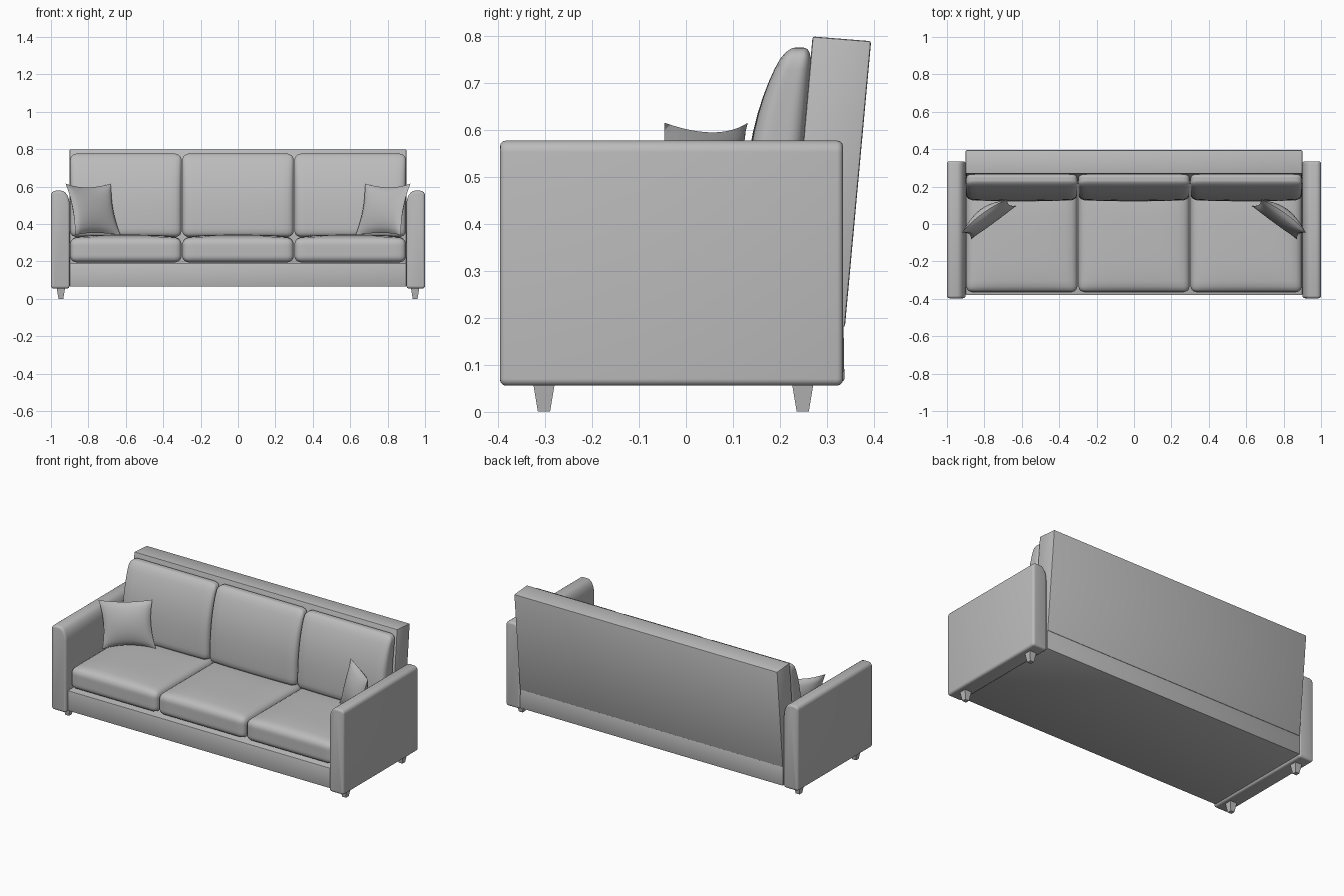
import bpy, bmesh, math
from mathutils import Vector

if "Cube" in bpy.data.objects:
    bpy.data.objects.remove(bpy.data.objects["Cube"])

fabric = bpy.data.materials.new("grey fabric")
fabric.diffuse_color = (0.5, 0.5, 0.5, 1)
fabric.use_nodes = True
fabric.node_tree.nodes["Principled BSDF"].inputs["Base Color"].default_value = fabric.diffuse_color


def finish(name, bm, bevel=0, segments=3):
    bmesh.ops.recalc_face_normals(bm, faces=bm.faces)
    me = bpy.data.meshes.new(name)
    bm.to_mesh(me)
    bm.free()
    me.materials.append(fabric)
    ob = bpy.data.objects.new(name, me)
    bpy.context.collection.objects.link(ob)
    bpy.ops.object.select_all(action='DESELECT')
    bpy.context.view_layer.objects.active = ob
    ob.select_set(True)
    if bevel:
        m = ob.modifiers.new("Bevel", 'BEVEL')
        m.width, m.segments = bevel, segments
        m.limit_method, m.angle_limit = 'ANGLE', math.radians(35)
        bpy.ops.object.modifier_apply(modifier=m.name)
    bpy.ops.object.shade_smooth_by_angle(angle=math.radians(35))
    return ob


def extrude(points, offset):
    """Closed profile of 3D points swept along a vector."""
    bm = bmesh.new()
    face = bm.faces.new([bm.verts.new(p) for p in points])
    new = bmesh.ops.extrude_face_region(bm, geom=[face])["geom"]
    bmesh.ops.translate(bm, vec=offset, verts=[v for v in new if isinstance(v, bmesh.types.BMVert)])
    return bm


def cushion(name, half, r, place):
    """Rounded box with dense edges; place maps local points to the world."""
    bm = bmesh.new()
    bmesh.ops.create_cube(bm, size=2)
    bmesh.ops.subdivide_edges(bm, edges=bm.edges[:], cuts=15, use_grid_fill=True)
    for v in bm.verts:
        p = Vector([math.copysign(1 - (1 - min(1, abs(c))) ** 1.6, c) * h for c, h in zip(v.co, half)])
        core = Vector([max(r - h, min(h - r, c)) for c, h in zip(p, half)])
        d = p - core
        if d.length > 1e-6:
            p = core + d.normalized() * r
        v.co = place(p)
    finish(name, bm)


# Base frame and leaning back panel
finish("base", extrude([(-.9, -.38, .065), (-.9, .338, .065), (-.9, .336, .19), (-.9, -.38, .19)],
                       (1.8, 0, 0)), .004, 2)
finish("back_panel", extrude([(-.9, .215, .18), (-.9, .339, .18), (-.9, .395, .79), (-.9, .27, .80)],
                             (1.8, 0, 0)), .005, 2)


# Arms: rounded profile with a softer inner top corner
def arc(cx, cz, rx, rz, a0):
    return [(cx + rx * math.cos(math.radians(a0 + 15 * i)), cz + rz * math.sin(math.radians(a0 + 15 * i)))
            for i in range(7)]


arm = (arc(.975, .553, .025, .025, 0) + arc(.945, .498, .045, .08, 90)
       + arc(.915, .070, .015, .015, 180) + arc(.985, .070, .015, .015, 270))
for side, s in (("left", -1), ("right", 1)):
    finish(side + "_arm", extrude([(s * x, -.397, z) for x, z in arm], (0, .732, 0)), .013, 3)

# Tapered square legs
for side, s in (("left", -1), ("right", 1)):
    for end, y in (("front", -.303), ("back", .249)):
        bm = bmesh.new()
        bmesh.ops.create_cube(bm, size=2)
        for v in bm.verts:
            k = .023 if v.co.z > 0 else .013
            v.co = (s * .947 + v.co.x * k, y + v.co.y * k, .06 if v.co.z > 0 else 0)
        finish(f"{end}_{side}_leg", bm)

# Seat and back cushions
for i, cx in enumerate((-.6, 0, .6), 1):
    def seat(p):
        u, v = p.x / .298, p.y / .29
        puff = .018 * (1 - u ** 4) * (1 - v ** 4) * max(0, p.z / .065)
        return (cx + p.x, -.075 + p.y, .26 + p.z + puff)

    def back(p):
        t = (p.z + .223) / .446
        front, rear = .128 + .085 * t ** 3, .228 + .042 * t
        w = (p.y + .055) / .11
        bow = .008 * (1 - (p.x / .298) ** 2) * (1 - w)
        return (cx + p.x, front + (rear - front) * w - bow * (1 - t), .33 + .446 * t)

    cushion(f"seat_cushion_{i}", (.298, .29, .065), .035, seat)
    cushion(f"back_cushion_{i}", (.298, .055, .223), .035, back)

# Throw pillows with pinched edges, leaning in the corners
for side, s in (("left", -1), ("right", 1)):
    bm = bmesh.new()
    across, up = Vector((.122, .089, 0)), Vector((-.025, .018, .138))
    rear = Vector((-.585, .80, -.2)).normalized()
    for face_side in (-1, 1):
        verts = bmesh.ops.create_grid(bm, x_segments=18, y_segments=18, size=1)["verts"]
        for v in verts:
            a, b = v.co.x, v.co.y
            fa, fb = max(0, 1 - a * a), max(0, 1 - b * b)
            depth = face_side * .045 * (fa * fb) ** .6 + .02 * fa
            p = (Vector((-.775, .025, .478)) + across * a * (1 - .12 * fb)
                 + up * b * (1 - .12 * fa) + rear * depth)
            v.co = (-s * p.x, p.y, p.z)
    bmesh.ops.remove_doubles(bm, verts=bm.verts, dist=.0005)
    finish(side + "_throw_pillow", bm)
